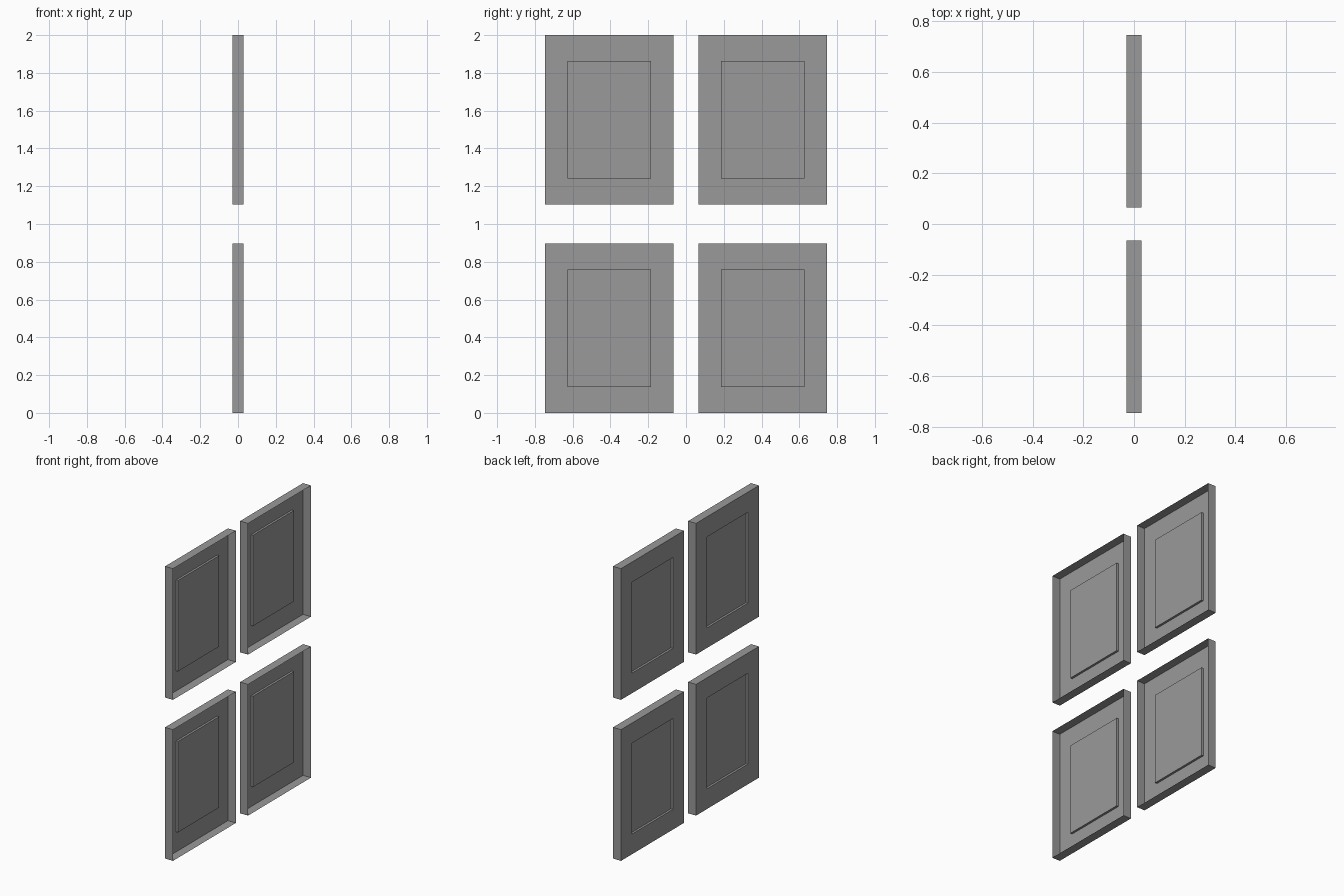
import bpy, bmesh
from mathutils import Matrix, Vector

cube = bpy.data.objects.get("Cube")
if cube:
    bpy.data.objects.remove(cube, do_unlink=True)

# Overall panel size, recess size and spacing
DEPTH, WIDTH, HEIGHT = 0.06, 0.68, 0.898
RECESS_WIDTH, RECESS_HEIGHT, RECESS_DEPTH = 0.443, 0.622, 0.015
CENTRE_Y, LOW_Z = 0.4055, HEIGHT / 2
HIGH_Z = 2 - LOW_Z

grey = bpy.data.materials.new("plain_grey")
grey.use_nodes = True
colour = (0.32, 0.32, 0.32, 1)
grey.diffuse_color = colour
grey.node_tree.nodes["Principled BSDF"].inputs["Base Color"].default_value = colour


def panel_mesh():
    """Thin-walled tray, open towards +x, with a recess pressed into its -x face."""
    bm = bmesh.new()
    bmesh.ops.create_cube(bm, size=1, matrix=Matrix.Diagonal((DEPTH, WIDTH, HEIGHT, 1)))
    open_side = max(bm.faces, key=lambda f: f.calc_center_median().x)
    bmesh.ops.delete(bm, geom=[open_side], context="FACES_ONLY")

    # Inset the closed face and fit the inset to the recess outline
    sheet = min(bm.faces, key=lambda f: f.calc_center_median().x)
    bmesh.ops.inset_individual(bm, faces=[sheet], thickness=0.1)
    for v in sheet.verts:
        v.co.y = RECESS_WIDTH / 2 * (1 if v.co.y > 0 else -1)
        v.co.z = RECESS_HEIGHT / 2 * (1 if v.co.z > 0 else -1)

    # Press the recess inwards with straight sides
    pressed = bmesh.ops.extrude_discrete_faces(bm, faces=[sheet])["faces"][0]
    bmesh.ops.translate(bm, verts=pressed.verts, vec=Vector((RECESS_DEPTH, 0, 0)))

    mesh = bpy.data.meshes.new("panel")
    bm.to_mesh(mesh)
    bm.free()
    mesh.materials.append(grey)
    return mesh


# Two by two arrangement of identical panels
mesh = panel_mesh()
for row, z in (("lower", LOW_Z), ("upper", HIGH_Z)):
    for side, y in (("front", -CENTRE_Y), ("back", CENTRE_Y)):
        panel = bpy.data.objects.new(f"{row}_{side}_panel", mesh)
        panel.location = (0, y, z)
        bpy.context.collection.objects.link(panel)
